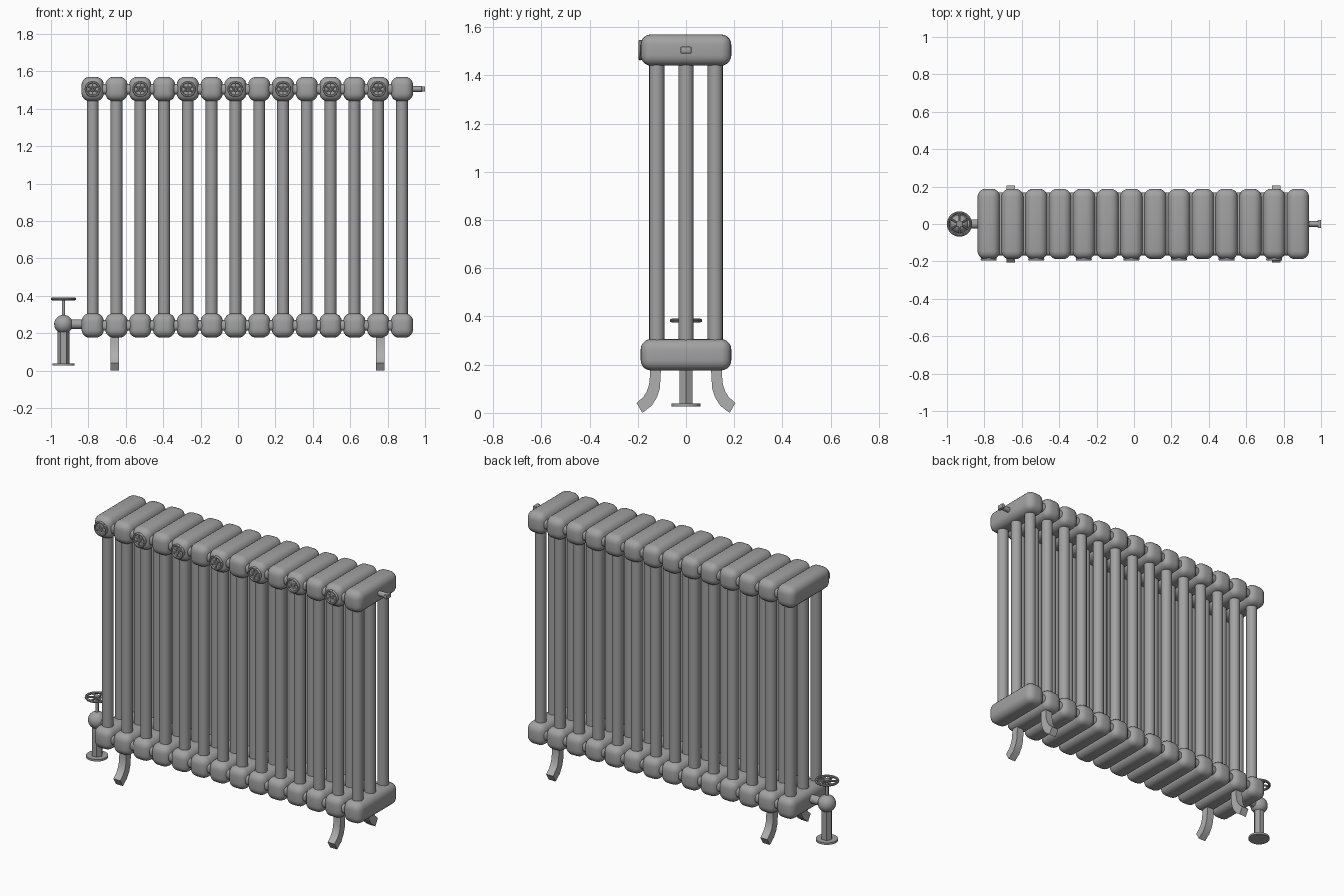
import bpy, bmesh, math
from mathutils import Matrix, Vector

if "Cube" in bpy.data.objects:
    bpy.data.objects.remove(bpy.data.objects["Cube"])


def material(name, v):
    m = bpy.data.materials.new(name)
    m.diffuse_color = (v, v, v, 1)
    m.use_nodes = True
    m.node_tree.nodes["Principled BSDF"].inputs["Base Color"].default_value = m.diffuse_color
    return m


IRON = material("cast iron grey", 0.36)
LEG = material("light iron grey", 0.43)
FITTING = material("fitting grey", 0.30)


def finish(name, bm, mat, smooth=True, angle=40):
    bmesh.ops.recalc_face_normals(bm, faces=bm.faces)
    me = bpy.data.meshes.new(name)
    bm.to_mesh(me)
    bm.free()
    me.materials.append(mat)
    ob = bpy.data.objects.new(name, me)
    bpy.context.collection.objects.link(ob)
    if smooth:
        bpy.ops.object.select_all(action='DESELECT')
        ob.select_set(True)
        bpy.context.view_layer.objects.active = ob
        bpy.ops.object.shade_smooth_by_angle(angle=math.radians(angle))
    return ob


def cyl(bm, a, b, r, seg=20):
    a, b = Vector(a), Vector(b)
    d = b - a
    rot = d.to_track_quat('Z', 'Y').to_matrix().to_4x4()
    bmesh.ops.create_cone(bm, cap_ends=True, segments=seg, radius1=r, radius2=r,
                          depth=d.length, matrix=Matrix.Translation((a + b) / 2) @ rot)


def box(bm, c, size, bevel=0.0, seg=4):
    vs = bmesh.ops.create_cube(bm, size=1, matrix=Matrix.Translation(c) @ Matrix.Diagonal((*size, 1)))['verts']
    if bevel:
        edges = list({e for v in vs for e in v.link_edges})
        bmesh.ops.bevel(bm, geom=edges, offset=bevel, segments=seg, profile=0.5, affect='EDGES')


def ring(bm, mat, R, r, seg=24, sides=8):
    """Torus around local z."""
    loops = []
    for i in range(seg):
        a = 2 * math.pi * i / seg
        loop = []
        for j in range(sides):
            b = 2 * math.pi * j / sides
            q = R + r * math.cos(b)
            loop.append(bm.verts.new(mat @ Vector((q * math.cos(a), q * math.sin(a), r * math.sin(b)))))
        loops.append(loop)
    for i in range(seg):
        p, n = loops[i], loops[(i + 1) % seg]
        for j in range(sides):
            k = (j + 1) % sides
            bm.faces.new((p[j], n[j], n[k], p[k]))


SECTIONS = 14
STEP = 0.1272
X0 = -0.777
ZTOP, ZBOT = 1.505, 0.241
xs = [X0 + STEP * i for i in range(SECTIONS)]

# Rounded heads at the top and bottom of every section
for name, z in (("top_heads", ZTOP), ("bottom_heads", ZBOT)):
    bm = bmesh.new()
    for x in xs:
        box(bm, (x, 0, z), (0.119, 0.376, 0.130), 0.043, 5)
    finish(name, bm, IRON)

# Three upright tubes per section
bm = bmesh.new()
for x in xs:
    for y in (-0.121, 0, 0.121):
        cyl(bm, (x, y, ZBOT), (x, y, ZTOP), 0.0315, 20)
finish("tubes", bm, IRON)

# Connecting webs that join neighbouring heads
bm = bmesh.new()
for z in (ZTOP, ZBOT):
    box(bm, (sum(xs) / SECTIONS, 0, z), (xs[-1] - xs[0], 0.335, 0.056), 0.02, 3)
finish("connecting_webs", bm, IRON)

# Round ornaments on the front of every second top head
bm = bmesh.new()
for x in xs[:-1:2]:
    c = Vector((x, -0.187, ZTOP))
    cyl(bm, c + Vector((0, 0.02, 0)), c + Vector((0, -0.003, 0)), 0.042, 24)
    face = Matrix.Translation(c + Vector((0, -0.004, 0))) @ Matrix.Rotation(math.pi / 2, 4, 'X')
    ring(bm, face, 0.037, 0.006, 24, 6)
    ring(bm, face, 0.010, 0.005, 12, 6)
    for k in range(6):
        a = math.pi * k / 3 + math.pi / 6
        d = Vector((math.cos(a), 0, math.sin(a)))
        p = c + Vector((0, -0.004, 0))
        cyl(bm, p + d * 0.008, p + d * 0.036, 0.004, 6)
finish("ornaments", bm, IRON)

# Curved legs: a swept outline, mirrored front to back
OUTER = [(0.149, 0.21), (0.149, 0.16), (0.153, 0.118), (0.162, 0.09), (0.177, 0.066), (0.205, 0.041)]
INNER = [(0.104, 0.21), (0.105, 0.15), (0.109, 0.10), (0.120, 0.065), (0.142, 0.03), (0.181, 0.0)]
bm = bmesh.new()
for x in (-0.659, 0.760):
    for s in (-1, 1):
        rows = [[bm.verts.new((x + dx, s * y, z)) for (y, z) in (o, i) for dx in (-0.023, 0.023)]
                for o, i in zip(OUTER, INNER)]
        for p, n in zip(rows, rows[1:]):
            for a, b in ((0, 1), (1, 3), (3, 2), (2, 0)):
                bm.faces.new((p[a], p[b], n[b], n[a]))
        for r in (rows[0], rows[-1]):
            bm.faces.new((r[0], r[1], r[3], r[2]))
finish("legs", bm, LEG, True, 30)

# Valve: ball body, side pipe, hexagonal supply pipe and floor plate
VX, VZ = -0.933, 0.248
bm = bmesh.new()
bmesh.ops.create_uvsphere(bm, u_segments=24, v_segments=14, radius=0.05,
                          matrix=Matrix.Translation((VX, 0, VZ)))
cyl(bm, (VX, 0, VZ), (-0.80, 0, VZ), 0.025, 16)
cyl(bm, (VX, 0, VZ), (VX, 0, 0.387), 0.009, 12)
finish("valve_body", bm, IRON)

bm = bmesh.new()
cyl(bm, (VX, 0, 0.03), (VX, 0, VZ), 0.031, 6)
for v in bm.verts:  # put corners on the x axis
    a = 2 * math.pi * round((math.atan2(v.co.y, v.co.x - VX)) / (math.pi / 3) - 0.01) / 6
    v.co.x, v.co.y = VX + 0.031 * math.cos(a), 0.031 * math.sin(a)
finish("supply_pipe", bm, IRON, False)

bm = bmesh.new()
cyl(bm, (VX, 0, 0.026), (VX, 0, 0.038), 0.06, 28)
finish("floor_plate", bm, IRON)

# Spoked hand wheel
bm = bmesh.new()
hub = Vector((VX, 0, 0.383))
ring(bm, Matrix.Translation(hub), 0.060, 0.0075, 28, 8)
cyl(bm, hub - Vector((0, 0, 0.008)), hub + Vector((0, 0, 0.008)), 0.016, 16)
for k in range(6):
    a = math.pi * k / 3 + math.pi / 6
    cyl(bm, hub, hub + Vector((math.cos(a), math.sin(a), 0)) * 0.059, 0.006, 8)
finish("hand_wheel", bm, FITTING)

# Air vent with key end on the opposite side
bm = bmesh.new()
cyl(bm, (0.90, 0, ZTOP), (0.985, 0, ZTOP), 0.015, 16)
box(bm, (0.991, 0, ZTOP), (0.018, 0.045, 0.028), 0.004, 2)
finish("air_vent", bm, IRON)
